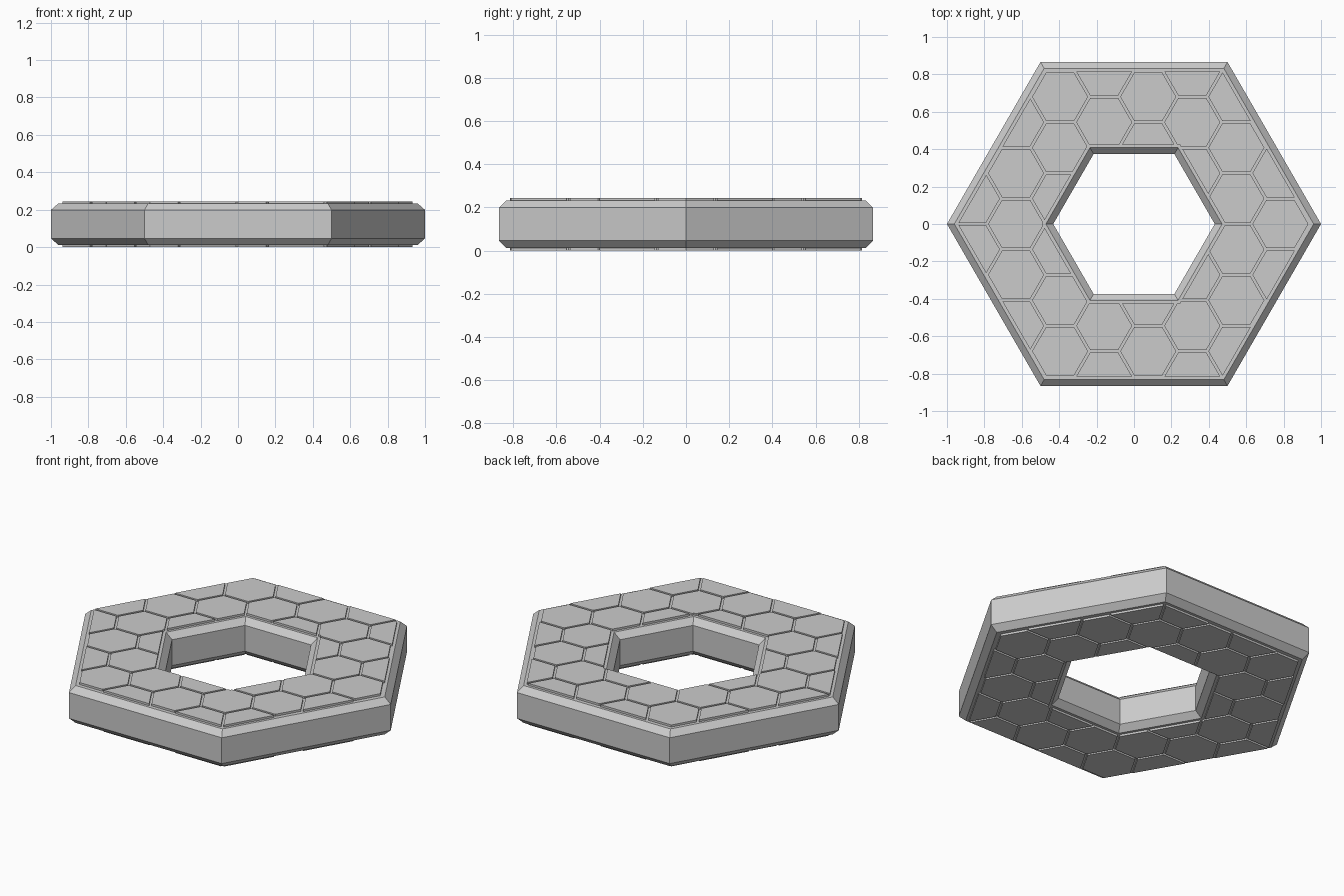
import bpy, bmesh, math
from mathutils import Vector

if "Cube" in bpy.data.objects:
    bpy.data.objects.remove(bpy.data.objects["Cube"], do_unlink=True)

HEIGHT = 0.245
FLOOR = 0.012              # depth of the gaps between tiles
CHAMFER = 0.046
OUTER, INNER = 0.866, 0.374   # distances from the centre to the flat sides
PITCH = 0.272              # distance between tile rows
GAP = 0.013

grey = bpy.data.materials.new("stone grey")
grey.use_nodes = True
colour = (0.6, 0.6, 0.6, 1)
grey.diffuse_color = colour
grey.node_tree.nodes["Principled BSDF"].inputs["Base Color"].default_value = colour


def hexagon(bm, apothem, z, x=0, y=0):
    radius = apothem / math.cos(math.pi / 6)
    return [bm.verts.new((x + radius * math.cos(k * math.pi / 3),
                          y + radius * math.sin(k * math.pi / 3), z)) for k in range(6)]


def bridge(bm, a, b):
    for k in range(6):
        j = (k + 1) % 6
        bm.faces.new((a[k], a[j], b[j], b[k]))


def finish(name, bm):
    bmesh.ops.recalc_face_normals(bm, faces=bm.faces)
    mesh = bpy.data.meshes.new(name)
    bm.to_mesh(mesh)
    bm.free()
    mesh.materials.append(grey)
    obj = bpy.data.objects.new(name, mesh)
    bpy.context.collection.objects.link(obj)
    return obj


def hex_ring(name, profile):
    """Sweep a closed (apothem, z) profile round six sides."""
    bm = bmesh.new()
    loops = [hexagon(bm, a, z) for a, z in profile]
    for i, loop in enumerate(loops):
        bridge(bm, loop, loops[(i + 1) % len(loops)])
    return finish(name, bm)


# Chamfered ring body, with the chamfers stopping at the tile floor
cut = CHAMFER - FLOOR
upper = [(OUTER, HEIGHT - CHAMFER), (OUTER - cut, HEIGHT - FLOOR),
         (INNER + cut, HEIGHT - FLOOR), (INNER, HEIGHT - CHAMFER)]
lower = [(a, HEIGHT - z) for a, z in reversed(upper)]
hex_ring("ring_body", upper + lower)

# Honeycomb of tile prisms
bm = bmesh.new()
for col in range(-5, 6):
    for row in range(-5, 6):
        x = 0.076 + col * PITCH * math.sqrt(3) / 2
        y = (row + (0 if col % 2 else 0.5)) * PITCH
        if Vector((x, y)).length > 1.2:
            continue
        base = hexagon(bm, (PITCH - GAP) / 2, HEIGHT - 0.05, x, y)
        top = hexagon(bm, (PITCH - GAP) / 2, HEIGHT + 0.05, x, y)
        bridge(bm, base, top)
        bm.faces.new(base[::-1])
        bm.faces.new(top)
tiles = finish("paving_tiles", bm)

# Trim the honeycomb to the flat band of the ring
low = HEIGHT - FLOOR - 0.003
band = [(OUTER - 0.05, low), (OUTER - 0.05, HEIGHT),
        (INNER + 0.05, HEIGHT), (INNER + 0.05, low)]
trimmer = hex_ring("tile_trimmer", band)
trimmer.hide_render = True
trim = tiles.modifiers.new("trim", "BOOLEAN")
trim.operation, trim.solver, trim.object = "INTERSECT", "EXACT", trimmer
bpy.context.view_layer.objects.active = tiles
bpy.ops.object.modifier_apply(modifier=trim.name)
bpy.data.objects.remove(trimmer, do_unlink=True)

# Repeat the tiles on the underside
middle = bpy.data.objects.new("mirror_centre", None)
middle.location.z = HEIGHT / 2
middle.hide_render = True
bpy.context.collection.objects.link(middle)
bpy.context.view_layer.update()
mirror = tiles.modifiers.new("underside", "MIRROR")
mirror.use_axis = (False, False, True)
mirror.use_mirror_merge = False
mirror.mirror_object = middle
